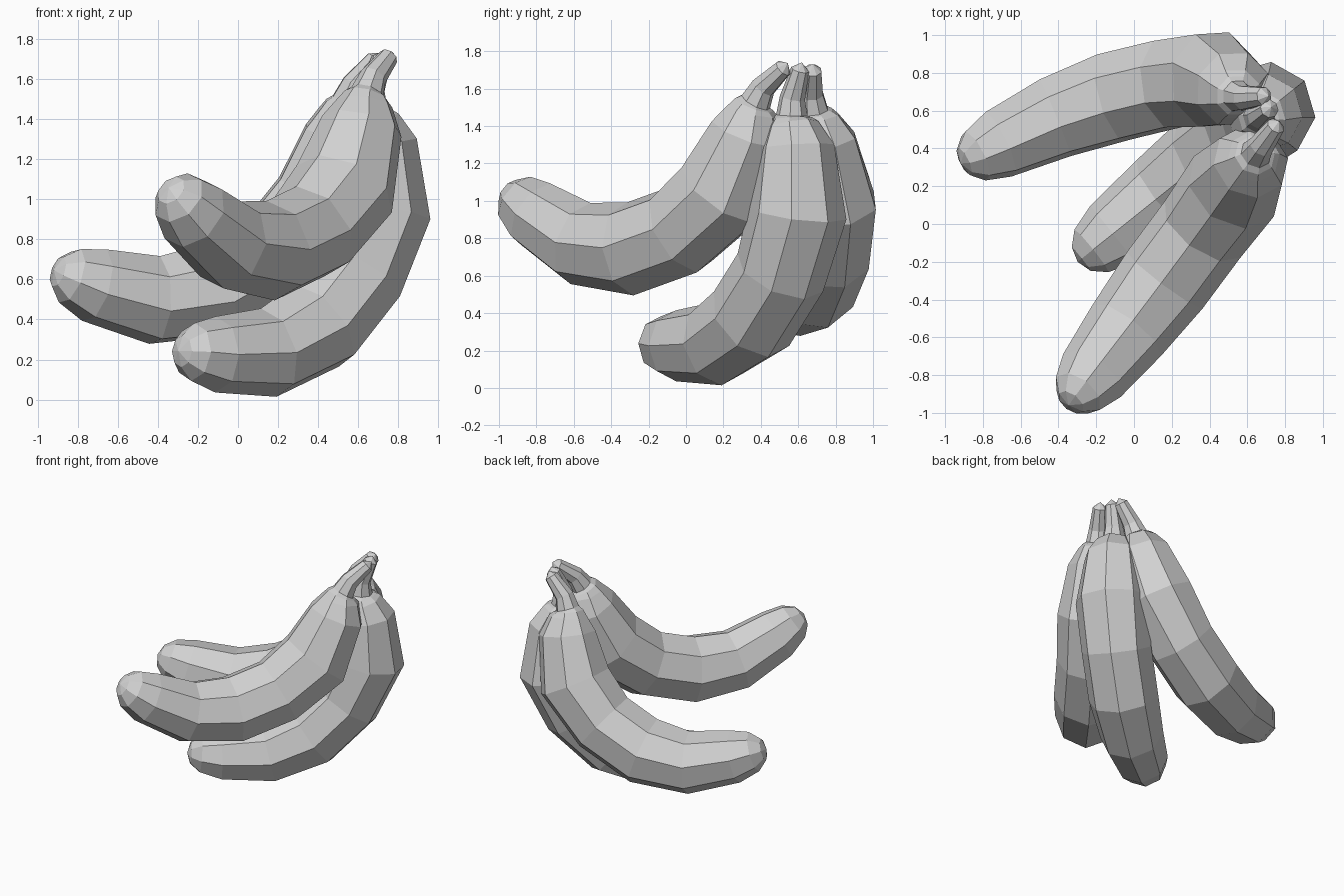
import bpy, bmesh, math
from mathutils import Vector

cube = bpy.data.objects.get("Cube")
if cube:
    bpy.data.objects.remove(cube, do_unlink=True)

SIDES = 8

# One flat grey skin for the whole bunch
skin = bpy.data.materials.new("light_grey")
skin.use_nodes = True
grey = (0.64, 0.64, 0.64, 1.0)
skin.diffuse_color = grey
skin.node_tree.nodes["Principled BSDF"].inputs["Base Color"].default_value = grey

# Fruit centre line: (along, up, radius), measured from the neck
PROFILE = [
    (0.22, 0.222, 0), (0.19, 0.195, 0.05), (0.06, 0.095, 0.068),    # stem
    (0.01, 0.015, 0.085), (0, 0, 0.11),                             # neck step
    (-0.012, -0.035, 0.14), (-0.04, -0.15, 0.205),                  # shoulder
    (-0.197, -0.465, 0.265), (-0.48, -0.675, 0.25),                 # body
    (-0.815, -0.773, 0.25), (-1.148, -0.745, 0.226),
    (-1.45, -0.59, 0.19), (-1.57, -0.51, 0.145),                    # tip
    (-1.63, -0.473, 0.08), (-1.65, -0.46, 0),
]


def banana(name, neck, tip, bulge):
    """Sweep the profile from neck to tip, bowing towards bulge."""
    neck, tip, bulge = Vector(neck), Vector(tip), Vector(bulge)
    chord = (tip - neck).normalized()
    bow = (bulge - chord * bulge.dot(chord)).normalized()
    side = chord.cross(bow)
    along = -0.9626 * chord + 0.272 * bow
    up = -0.272 * chord - 0.9626 * bow
    centres = [neck + along * a + up * u for a, u, _ in PROFILE]

    bm = bmesh.new()
    rings = []
    for i, (c, (_, _, r)) in enumerate(zip(centres, PROFILE)):
        if r == 0:
            rings.append([bm.verts.new(c)] * SIDES)
            continue
        tangent = (centres[i + 1] - centres[i - 1]).normalized()
        normal = tangent.cross(side)
        angles = [math.tau * k / SIDES for k in range(SIDES)]
        rings.append([bm.verts.new(c + r * (math.cos(t) * normal + math.sin(t) * side))
                      for t in angles])

    # Bridge neighbouring rings, with fans at the two poles
    for lower, upper in zip(rings, rings[1:]):
        for k in range(SIDES):
            n = (k + 1) % SIDES
            corners = [lower[k], lower[n], upper[n], upper[k]]
            bm.faces.new(list(dict.fromkeys(corners)))
    bmesh.ops.recalc_face_normals(bm, faces=bm.faces)

    mesh = bpy.data.meshes.new(name)
    bm.to_mesh(mesh)
    bm.free()
    mesh.materials.append(skin)
    obj = bpy.data.objects.new(name, mesh)
    bpy.context.collection.objects.link(obj)
    return obj


# Three fruits fanned out from a shared stem area
banana("front_banana", (0.64, 0.365, 1.515), (-0.35, -0.965, 1.05), (0.03, 0, -1))
banana("lower_banana", (0.66, 0.565, 1.44), (-0.31, -0.21, 0.22), (0, 0, -1))
banana("rear_banana", (0.54, 0.68, 1.47), (-0.91, 0.325, 0.645), (0.20, 0.20, -0.44))
